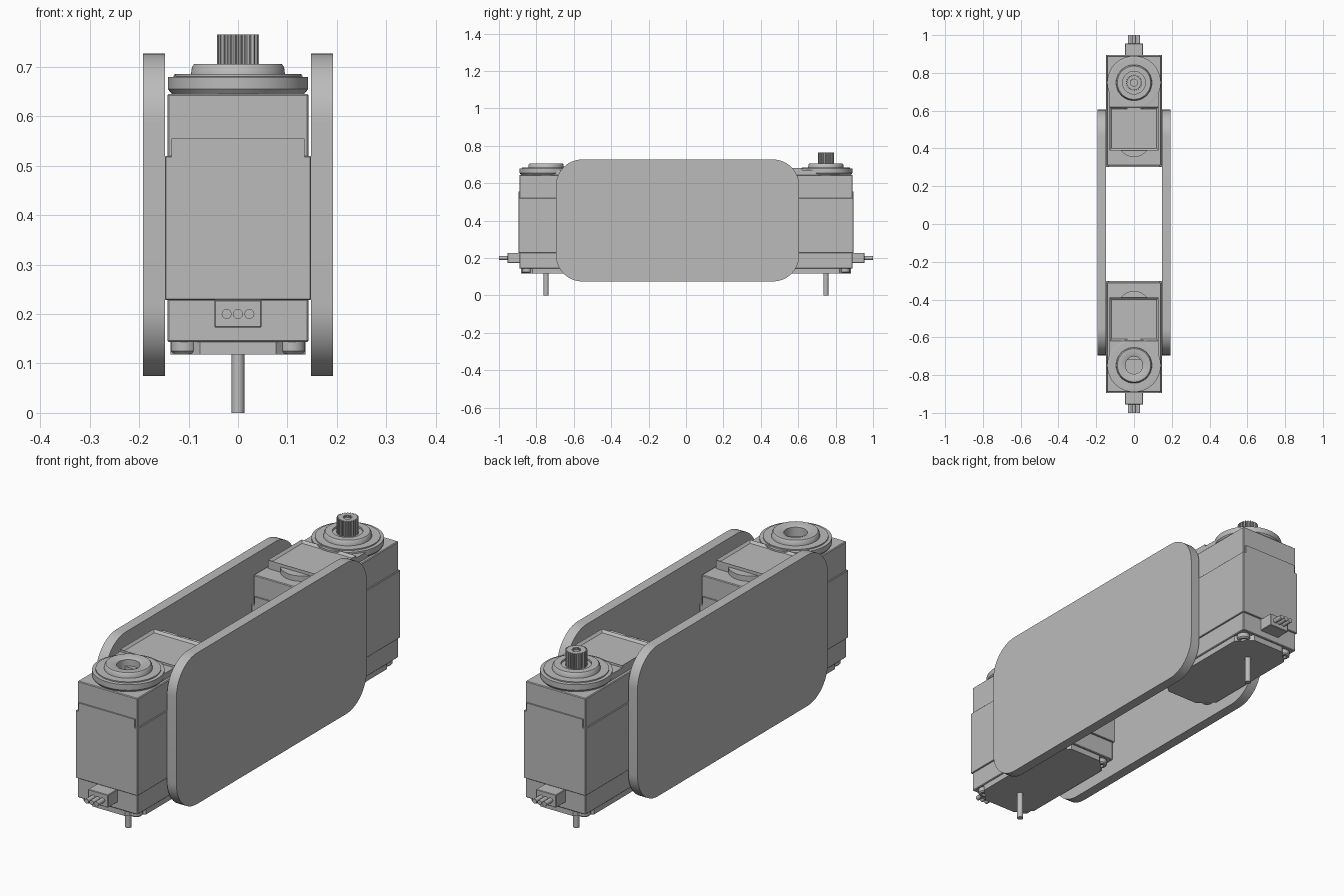
import bpy, bmesh, math
from mathutils import Matrix

if "Cube" in bpy.data.objects:
    bpy.data.objects.remove(bpy.data.objects["Cube"], do_unlink=True)

grey = bpy.data.materials.new("plain grey")
grey.use_nodes = True
GREY = (0.5, 0.5, 0.5, 1)
grey.diffuse_color = GREY
grey.node_tree.nodes["Principled BSDF"].inputs["Base Color"].default_value = GREY


def finish(name, bm, turn=0, smooth=False):
    bmesh.ops.recalc_face_normals(bm, faces=bm.faces)
    mesh = bpy.data.meshes.new(name)
    bm.to_mesh(mesh)
    bm.free()
    mesh.materials.append(grey)
    obj = bpy.data.objects.new(name, mesh)
    bpy.context.collection.objects.link(obj)
    obj.rotation_euler.z = turn
    if smooth:
        bpy.ops.object.select_all(action='DESELECT')
        obj.select_set(True)
        bpy.context.view_layer.objects.active = obj
        bpy.ops.object.shade_smooth_by_angle(angle=math.radians(35))
    return obj


def box(name, x, y, z, turn=0, bevel=0):
    """Box spanning the given (low, high) ranges."""
    bm = bmesh.new()
    bmesh.ops.create_cube(bm, size=1)
    for v in bm.verts:
        v.co = [r[0] + (c + 0.5) * (r[1] - r[0]) for c, r in zip(v.co, (x, y, z))]
    if bevel:
        bmesh.ops.bevel(bm, geom=bm.edges[:], offset=bevel, segments=1, affect='EDGES')
    return finish(name, bm, turn)


def lathe(name, profile, centre, turn=0, steps=48):
    """Revolve (radius, height) points around a vertical axis."""
    bm = bmesh.new()
    rings = []
    for r, z in profile:
        rings.append([bm.verts.new((centre[0] + r * math.cos(math.tau * i / steps),
                                    centre[1] + r * math.sin(math.tau * i / steps), z))
                      for i in range(steps)])
    for a, b in zip(rings, rings[1:]):
        for i in range(steps):
            j = (i + 1) % steps
            bm.faces.new((a[i], a[j], b[j], b[i]))
    bm.faces.new(rings[0])
    bm.faces.new(rings[-1])
    return finish(name, bm, turn, True)


def prism(name, points, low, high, turn=0, matrix=None, smooth=False):
    """Extrude a flat outline from low to high."""
    bm = bmesh.new()
    face = bm.faces.new([bm.verts.new((a, b, low)) for a, b in points])
    new = bmesh.ops.extrude_face_region(bm, geom=[face])["geom"]
    bmesh.ops.translate(bm, vec=(0, 0, high - low),
                        verts=[g for g in new if isinstance(g, bmesh.types.BMVert)])
    if matrix:
        bm.transform(matrix)
    return finish(name, bm, turn, smooth)


# Side plates: rounded rectangles in the y-z plane
def rounded(a0, a1, b0, b1, r, n=12):
    pts = []
    corners = ((a1 - r, b1 - r), (a0 + r, b1 - r), (a0 + r, b0 + r), (a1 - r, b0 + r))
    for k, (a, b) in enumerate(corners):
        for i in range(n + 1):
            t = math.pi / 2 * (k + i / n)
            pts.append((a + r * math.cos(t), b + r * math.sin(t)))
    return pts


to_side = Matrix(((0, 0, 1, 0), (1, 0, 0, 0), (0, 1, 0, 0), (0, 0, 0, 1)))
for side, low, high in (("left", 0.148, 0.192), ("right", -0.192, -0.148)):
    prism(side + "_side_plate", rounded(-0.695, 0.605, 0.075, 0.727, 0.14),
          low, high, matrix=to_side, smooth=True)


def servo(prefix, turn, splined):
    hub = (0, -0.748)
    # Case in three stacked sections
    box(prefix + "_middle_case", (-0.148, 0.148), (-0.896, -0.303), (0.228, 0.52), turn, 0.002)
    box(prefix + "_upper_case", (-0.143, 0.143), (-0.89, -0.31), (0.515, 0.645), turn, 0.003)
    for end, y in (("outer", (-0.896, -0.88)), ("inner", (-0.32, -0.303))):
        box(f"{prefix}_{end}_case_tongue", (-0.134, 0.134), y, (0.51, 0.555), turn)
    box(prefix + "_lower_case", (-0.143, 0.143), (-0.89, -0.31), (0.143, 0.23), turn, 0.003)

    # Bottom cover with cut corners and a screw in each
    c, x, y0, y1 = 0.06, 0.137, -0.882, -0.318
    outline = [(x - c, y0), (x, y0 + c), (x, y1 - c), (x - c, y1),
               (c - x, y1), (-x, y1 - c), (-x, y0 + c), (c - x, y0)]
    prism(prefix + "_bottom_cover", outline, 0.118, 0.146, turn)
    for sx in (-1, 1):
        for y in (-0.85, -0.35):
            lathe(prefix + "_case_screw",
                  [(0.012, 0.13), (0.012, 0.12), (0.022, 0.12), (0.027, 0.125), (0.027, 0.145)],
                  (sx * 0.109, y), turn, 20)
    lathe(prefix + "_lower_pin", [(0.013, 0), (0.013, 0.125)], hub, turn, 20)

    # Round output boss: hollow on one unit, toothed shaft on the other
    boss = [(0.132, 0.643), (0.142, 0.655), (0.142, 0.679), (0.128, 0.68),
            (0.128, 0.685), (0.095, 0.685), (0.093, 0.7), (0.088, 0.706)]
    if splined:
        boss += [(0.06, 0.706), (0.06, 0.698)]
    else:
        boss += [(0.06, 0.706), (0.046, 0.7), (0.046, 0.66)]
    lathe(prefix + "_output_boss", boss, hub, turn, 64)
    if splined:
        teeth = 24
        gear = []
        for i in range(teeth):
            for part, r in ((0, 0.037), (0.2, 0.043), (0.5, 0.043), (0.7, 0.037)):
                t = math.tau * (i + part) / teeth
                gear.append((r * math.cos(t), hub[1] + r * math.sin(t)))
        prism(prefix + "_toothed_shaft", gear, 0.69, 0.755, turn)
        bm = bmesh.new()
        # Shaft rim with a central screw hole
        rims = []
        for z in (0.755, 0.765):
            rims.append([bm.verts.new((a, b, z)) for a, b in gear])
        hole = [[bm.verts.new((a * 0.46, hub[1] + (b - hub[1]) * 0.46, z)) for a, b in gear]
                for z in (0.765, 0.755)]
        loops = rims + hole
        for p, q in zip(loops, loops[1:]):
            for i in range(len(gear)):
                j = (i + 1) % len(gear)
                bm.faces.new((p[i], p[j], q[j], q[i]))
        finish(prefix + "_shaft_rim", bm, turn)

    # Raised gear cover with a sunken label area and a rounded nose
    bm = bmesh.new()
    bmesh.ops.create_cube(bm, size=1)
    for v in bm.verts:
        v.co = (v.co.x * 0.26, -0.505 + v.co.y * 0.23, 0.661 + v.co.z * 0.042)
    bm.normal_update()
    top = max(bm.faces, key=lambda f: f.normal.z)
    bmesh.ops.inset_region(bm, faces=[top], thickness=0.014)
    bmesh.ops.translate(bm, vec=(0, 0, -0.01), verts=top.verts[:])
    finish(prefix + "_gear_cover", bm, turn)
    box(prefix + "_cover_bridge", (-0.13, 0.13), (-0.72, -0.61), (0.64, 0.672), turn)
    lathe(prefix + "_cover_nose", [(0.088, 0.64), (0.088, 0.668)], (0, -0.4425), turn)

    # Cable socket and its three pins
    box(prefix + "_cable_socket", (-0.048, 0.048), (-0.955, -0.88), (0.173, 0.228), turn, 0.002)
    along = Matrix.Rotation(math.pi / 2, 4, 'X')
    for px in (-0.023, 0, 0.023):
        ring = [(px + 0.01 * math.cos(math.tau * i / 16), 0.2 + 0.01 * math.sin(math.tau * i / 16))
                for i in range(16)]
        prism(prefix + "_cable_pin", ring, 0.94, 1.0, turn, along, True)


servo("front_servo", 0, False)
servo("back_servo", math.pi, True)
